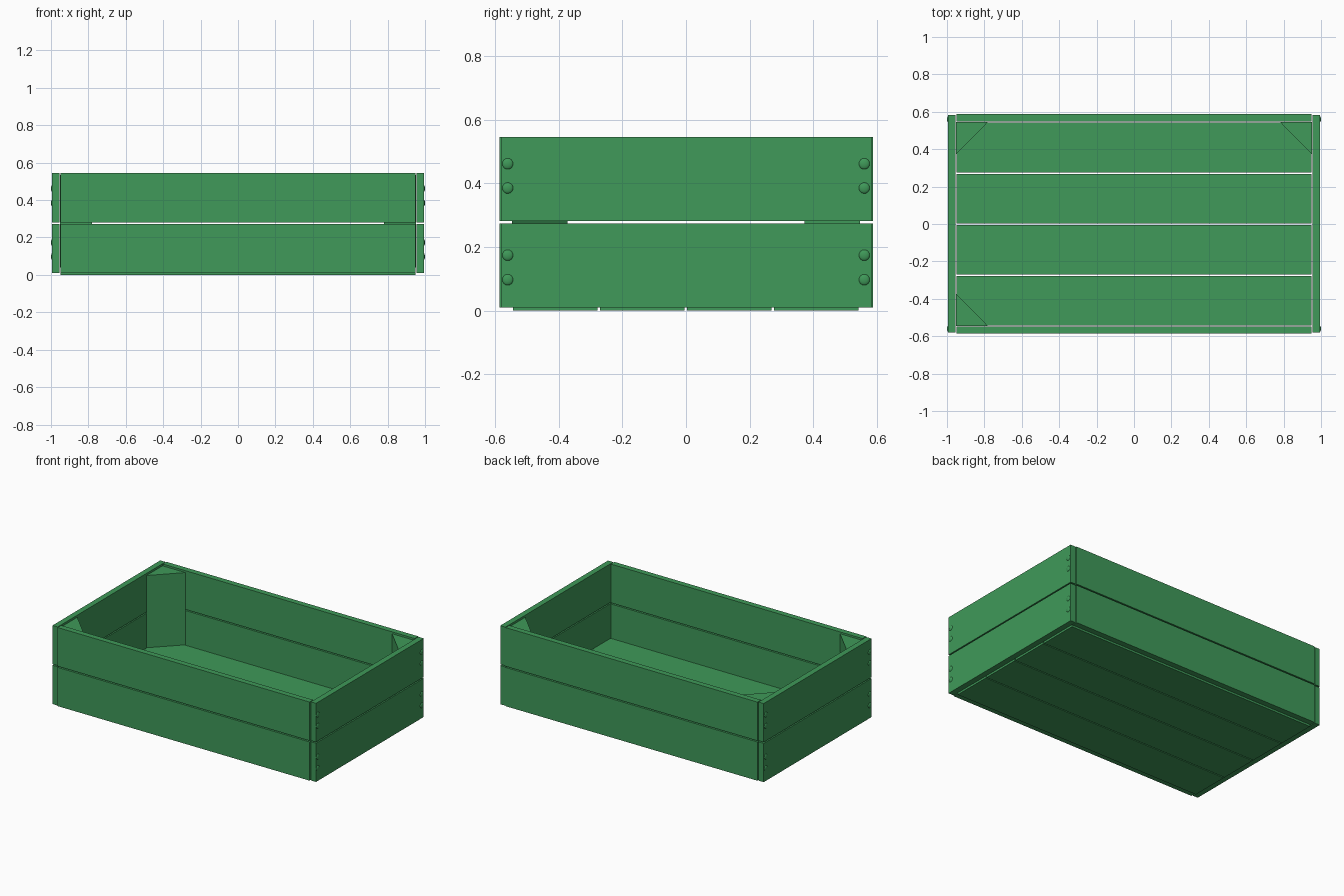
import bpy, bmesh
from mathutils import Matrix

if "Cube" in bpy.data.objects:
    bpy.data.objects.remove(bpy.data.objects["Cube"])

green = bpy.data.materials.new("green_paint")
green.diffuse_color = (0.05, 0.32, 0.10, 1)
green.use_nodes = True
green.node_tree.nodes["Principled BSDF"].inputs["Base Color"].default_value = green.diffuse_color


def finish(name, bm):
    bmesh.ops.recalc_face_normals(bm, faces=bm.faces[:])
    mesh = bpy.data.meshes.new(name)
    bm.to_mesh(mesh)
    bm.free()
    mesh.materials.append(green)
    obj = bpy.data.objects.new(name, mesh)
    bpy.context.collection.objects.link(obj)
    return obj


def board(name, x0, x1, y0, y1, z0, z1):
    bm = bmesh.new()
    mat = (Matrix.Translation(((x0 + x1) / 2, (y0 + y1) / 2, (z0 + z1) / 2))
           @ Matrix.Diagonal((abs(x1 - x0), y1 - y0, z1 - z0, 1)))
    bmesh.ops.create_cube(bm, size=1, matrix=mat)
    return finish(name, bm)


def prism(name, points, z0, z1):
    bm = bmesh.new()
    face = bm.faces.new([bm.verts.new((x, y, z0)) for x, y in points])
    ext = bmesh.ops.extrude_face_region(bm, geom=[face], use_keep_orig=True)
    for v in ext["geom"]:
        if isinstance(v, bmesh.types.BMVert):
            v.co.z = z1
    return finish(name, bm)


# Floor planks
for i in range(4):
    y = -0.544 + i * 0.2733
    board(f"floor_plank_{i + 1}", -0.95, 0.95, y, y + 0.266, 0, 0.04)

# Two tiers of wall boards on all four sides
for tier, (z0, z1) in {"lower": (0.009, 0.273), "upper": (0.281, 0.545)}.items():
    board(f"front_board_{tier}", -0.95, 0.95, -0.586, -0.547, z0, z1)
    board(f"back_board_{tier}", -0.95, 0.95, 0.548, 0.587, z0, z1)
    for side, s in (("left", -1), ("right", 1)):
        board(f"{side}_end_board_{tier}", s * 0.955, s * 0.994, -0.579, 0.582, z0, z1)

# Triangular corner posts (the front right corner has none)
for name, sx, sy in (("back_left", -1, 1), ("back_right", 1, 1), ("front_left", -1, -1)):
    prism(f"corner_post_{name}",
          [(sx * 0.952, sy * 0.546), (sx * 0.78, sy * 0.546), (sx * 0.952, sy * 0.373)],
          0.04, 0.533)

# Domed nail heads on the end boards
for side, s in (("left", -1), ("right", 1)):
    bm = bmesh.new()
    for y in (-0.56, 0.56):
        for z in (0.097, 0.174, 0.385, 0.461):
            mat = Matrix.Translation((s * 0.993, y, z)) @ Matrix.Diagonal((0.4, 1, 1, 1))
            bmesh.ops.create_uvsphere(bm, u_segments=16, v_segments=8, radius=0.0175, matrix=mat)
    for f in bm.faces:
        f.smooth = True
    finish(f"{side}_nail_heads", bm)
